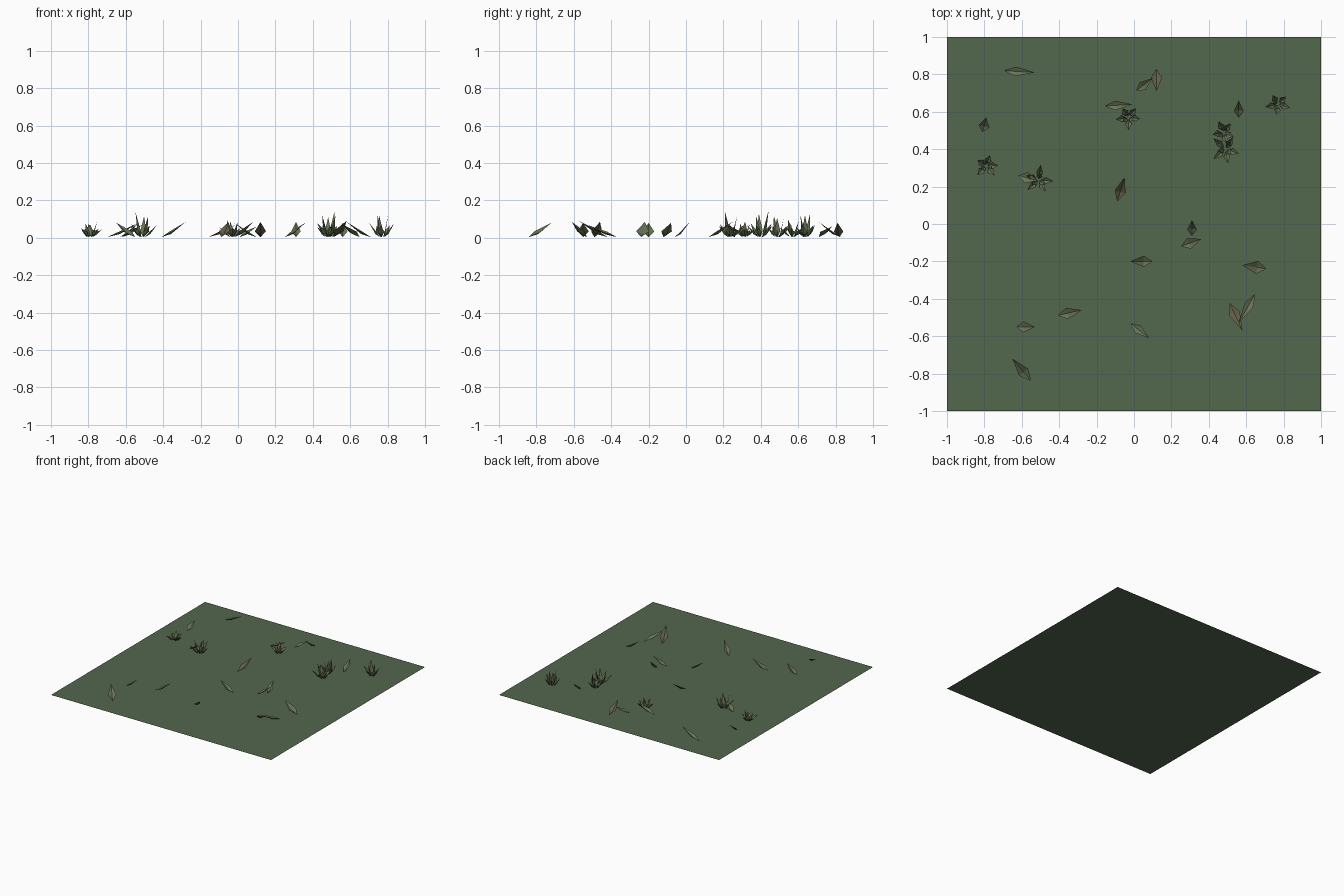
import bpy, bmesh, math, random
from mathutils import Vector

if "Cube" in bpy.data.objects:
    bpy.data.objects.remove(bpy.data.objects["Cube"])

random.seed(4)


def material(name, rgb):
    m = bpy.data.materials.new(name)
    m.diffuse_color = (*rgb, 1)
    m.use_nodes = True
    m.node_tree.nodes["Principled BSDF"].inputs["Base Color"].default_value = m.diffuse_color
    return m


GROUND = material("moss green", (0.085, 0.135, 0.075))
OLIVE = material("olive leaf", (0.14, 0.175, 0.09))
BROWN = material("dry leaf", (0.125, 0.115, 0.065))


def finish(bm, name, mat):
    mesh = bpy.data.meshes.new(name)
    bm.to_mesh(mesh)
    bm.free()
    mesh.materials.append(mat)
    ob = bpy.data.objects.new(name, mesh)
    bpy.context.collection.objects.link(ob)
    return ob


def blade(bm, base, tip, height, width, wide_at=0.4):
    """Folded diamond leaf rising from base to tip."""
    b = Vector((base[0], base[1], 0.004))
    t = Vector((tip[0], tip[1], height))
    run = Vector((t.x - b.x, t.y - b.y, 0))
    side = Vector((-run.y, run.x, 0)).normalized() * width / 2
    mid = b + run * wide_at
    mid.z = 0.012 + height * wide_at * 0.25
    lift = Vector((0, 0, 0.014))
    pts = [b, mid + side + lift, mid - side + lift, mid, t]
    vb, vl, vr, vm, vt = [bm.verts.new(p) for p in pts]
    for f in ((vb, vm, vl), (vb, vr, vm), (vm, vt, vl), (vr, vt, vm)):
        bm.faces.new(f)


# Flat ground sheet
bm = bmesh.new()
bmesh.ops.create_grid(bm, x_segments=1, y_segments=1, size=1)
finish(bm, "ground_sheet", GROUND)

# Single fallen leaves: base x, y, tip x, y, height, width
leaves = [
    (-0.70, 0.82, -0.53, 0.81, 0.08, 0.05),
    (-0.81, 0.49, -0.79, 0.57, 0.07, 0.06),
    (-0.62, 0.26, -0.51, 0.23, 0.07, 0.06),
    (0.01, 0.71, 0.10, 0.78, 0.06, 0.05),
    (-0.16, 0.63, -0.01, 0.64, 0.07, 0.05),
    (0.56, 0.57, 0.56, 0.66, 0.08, 0.05),
    (0.31, -0.06, 0.31, 0.02, 0.085, 0.05),
    (0.25, -0.12, 0.36, -0.08, 0.08, 0.06),
    (0.10, -0.20, -0.02, -0.20, 0.08, 0.06),
    (0.71, -0.24, 0.58, -0.22, 0.085, 0.07),
    (-0.41, -0.49, -0.28, -0.46, 0.085, 0.06),
    (-0.63, -0.55, -0.53, -0.55, 0.08, 0.06),
    (-0.55, -0.84, -0.65, -0.72, 0.08, 0.06),
    (-0.02, -0.53, 0.08, -0.61, 0.085, 0.05),
    (0.65, -0.37, 0.56, -0.53, 0.07, 0.05),
]
bm = bmesh.new()
for x, y, tx, ty, h, w in leaves:
    blade(bm, (x, y), (tx, ty), h, w)
finish(bm, "fallen_leaves", OLIVE)

# Browner leaves
bm = bmesh.new()
for x, y, tx, ty, h, w in [
    (0.12, 0.83, 0.12, 0.71, 0.085, 0.06),
    (-0.09, 0.12, -0.05, 0.25, 0.085, 0.06),
    (0.51, -0.42, 0.58, -0.57, 0.09, 0.06),
]:
    blade(bm, (x, y), (tx, ty), h, w)
finish(bm, "dry_leaves", BROWN)


# Tufts: rings of spread leaves plus steeper inner ones
def tuft(name, x, y, radius, height):
    bm = bmesh.new()
    turn = random.uniform(0, math.tau)
    for count, r0, r1, h, w in (
        (5, 0.012, radius, height * 0.55, 0.035),
        (3, 0.008, radius * 0.55, height, 0.032),
    ):
        for i in range(count):
            a = turn + math.tau * i / count + random.uniform(-0.3, 0.3)
            d = Vector((math.cos(a), math.sin(a)))
            k = random.uniform(0.8, 1.0)
            c = Vector((x, y))
            blade(bm, c + d * r0, c + d * r1 * k, h * k, w, 0.42)
        turn += 0.5
    finish(bm, name, OLIVE)


for i, (x, y, r, h) in enumerate([
    (-0.79, 0.31, 0.07, 0.09),
    (-0.51, 0.235, 0.085, 0.14),
    (-0.03, 0.57, 0.07, 0.10),
    (0.48, 0.49, 0.07, 0.13),
    (0.49, 0.40, 0.09, 0.145),
    (0.77, 0.64, 0.07, 0.145),
]):
    tuft(f"leaf_tuft_{i + 1}", x, y, r, h)
